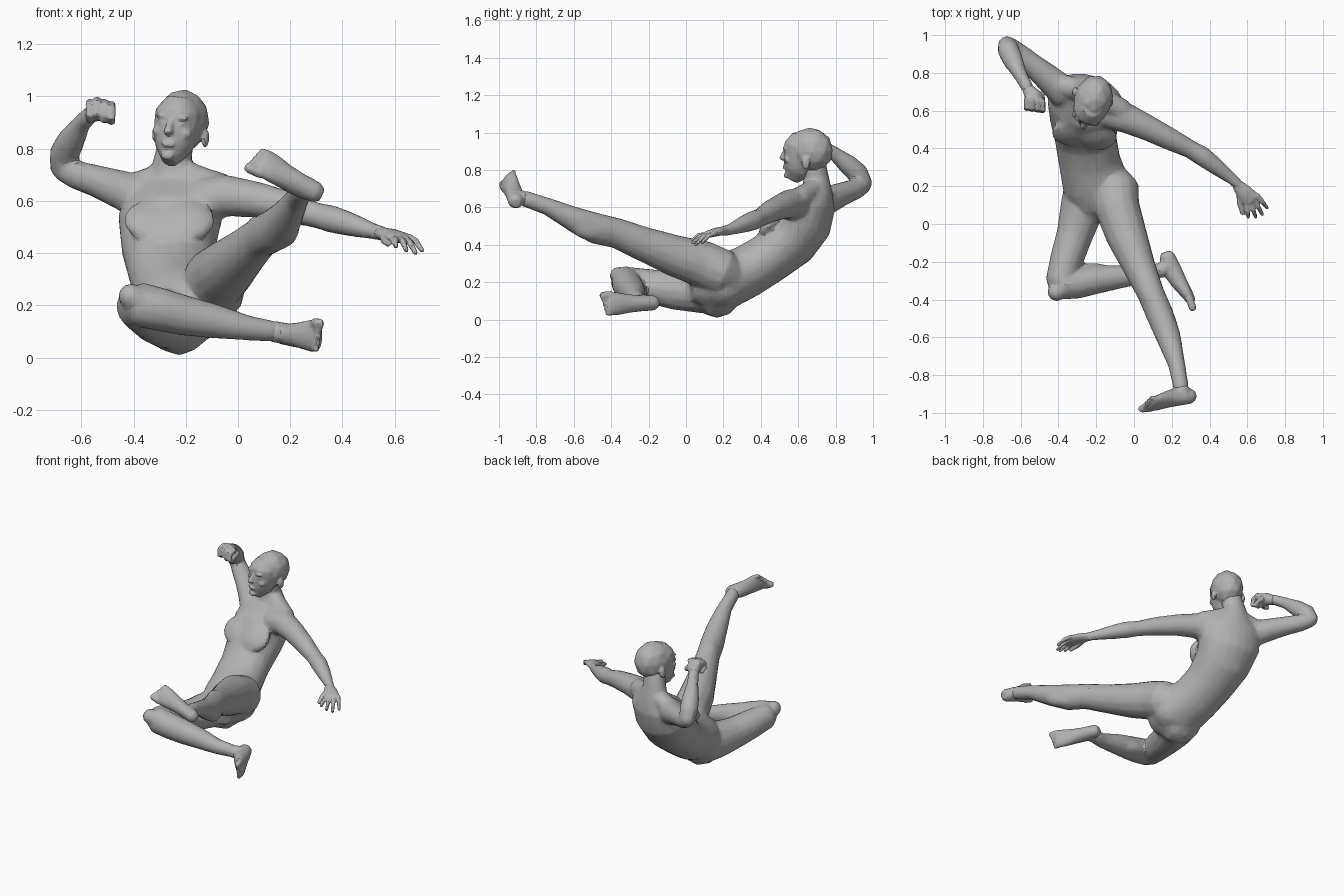
import bpy, bmesh, math
from mathutils import Vector, Matrix

cube = bpy.data.objects.get("Cube")
if cube:
    bpy.data.objects.remove(cube, do_unlink=True)

grey = bpy.data.materials.new("clay_grey")
grey.use_nodes = True
colour = (.45, .45, .45, 1)
grey.diffuse_color = colour
grey.node_tree.nodes["Principled BSDF"].inputs["Base Color"].default_value = colour


def loft(bm, stations, side=(1, 0, 0), sides=14):
    """Closed tube through stations of (centre, half width, half depth)."""
    side = Vector(side)
    pts = [Vector(s[0]) for s in stations]
    sizes = [(s[1], s[-1]) for s in stations]
    # rounded ends
    first = (pts[0] - pts[1]).normalized() * min(sizes[0]) * .6
    last = (pts[-1] - pts[-2]).normalized() * min(sizes[-1]) * .6
    pts = [pts[0] + first] + pts + [pts[-1] + last]
    sizes = [tuple(r * .6 for r in sizes[0])] + sizes + [tuple(r * .6 for r in sizes[-1])]
    rings = []
    for i, (p, (wide, deep)) in enumerate(zip(pts, sizes)):
        along = (pts[min(i + 1, len(pts) - 1)] - pts[max(i - 1, 0)]).normalized()
        u = (side - along * side.dot(along)).normalized()
        v = along.cross(u)
        ring = []
        for k in range(sides):
            a = math.tau * k / sides
            ring.append(bm.verts.new(p + u * wide * math.cos(a) + v * deep * math.sin(a)))
        rings.append(ring)
    for low, high in zip(rings, rings[1:]):
        for k in range(sides):
            n = (k + 1) % sides
            bm.faces.new((low[k], low[n], high[n], high[k]))
    bm.faces.new(rings[0])
    bm.faces.new(rings[-1])


def blob(bm, centre, radii, along=None):
    """Ellipsoid; its z radius follows the direction along."""
    turn = Vector(along).to_track_quat('Z', 'Y').to_matrix().to_4x4() if along else Matrix()
    place = Matrix.Translation(centre) @ turn @ Matrix.Diagonal((*radii, 1))
    bmesh.ops.create_icosphere(bm, subdivisions=2, radius=1, matrix=place)


def finish(bm, name, voxel, keep, matrix=None):
    """Fuse the overlapping pieces into one faceted skin."""
    if matrix:
        bm.transform(matrix)
    bmesh.ops.recalc_face_normals(bm, faces=bm.faces)
    mesh = bpy.data.meshes.new(name)
    bm.to_mesh(mesh)
    bm.free()
    ob = bpy.data.objects.new(name, mesh)
    bpy.context.collection.objects.link(ob)
    fuse = ob.modifiers.new("fuse", 'REMESH')
    fuse.mode, fuse.voxel_size = 'VOXEL', voxel
    soften = ob.modifiers.new("soften", 'SMOOTH')
    soften.iterations = 5
    facet = ob.modifiers.new("facet", 'DECIMATE')
    facet.ratio = keep
    graph = bpy.context.evaluated_depsgraph_get()
    skin = bpy.data.meshes.new_from_object(ob.evaluated_get(graph))
    ob.modifiers.clear()
    ob.data = skin
    skin.name = name
    skin.materials.clear()
    skin.materials.append(grey)
    bpy.ops.object.select_all(action='DESELECT')
    ob.select_set(True)
    bpy.context.view_layer.objects.active = ob
    bpy.ops.object.shade_smooth_by_angle(angle=math.radians(20))


# body: pelvis, waist, ribs, chest, neck
body = bmesh.new()
loft(body, [((-.175, .09, .18), .13, .12), ((-.2, .2, .2), .178, .15),
            ((-.235, .33, .26), .165, .14), ((-.255, .445, .33), .165, .135),
            ((-.265, .555, .425), .183, .152), ((-.26, .635, .535), .203, .152),
            ((-.24, .69, .63), .182, .108), ((-.245, .7, .69), .1, .08),
            ((-.25, .695, .76), .073, .068), ((-.235, .68, .84), .067, .066)],
     side=(1, -.3, 0), sides=20)

# flat chest muscles and buttocks
for x, y, z in ((-.335, .485, .525), (-.19, .46, .525)):
    blob(body, (x, y, z), (.105, .1, .04), along=(0, -.75, .66))
blob(body, (-.225, .165, .15), (.135, .135, .142))
blob(body, (-.14, .2, .19), (.12, .12, .125))
# slopes from neck to shoulders and collar bones
for tip in ((-.39, .735, .65), (-.06, .6, .645)):
    middle = (Vector(tip) + Vector((-.24, .7, .7))) / 2
    loft(body, [((-.24, .71, .72), .05), (middle, .062), (tip, .06)], side=(0, 1, 0))
    loft(body, [((-.24, .605, .66), .016), (tip, .02)], side=(0, 1, 0), sides=8)

# raised right arm
loft(body, [((-.37, .695, .61), .086), ((-.44, .76, .64), .076), ((-.53, .835, .672), .063),
            ((-.62, .91, .7), .055), ((-.67, .95, .722), .047)], side=(0, 0, 1))
loft(body, [((-.675, .955, .72), .046), ((-.665, .92, .78), .058), ((-.64, .865, .83), .054),
            ((-.6, .785, .895), .036), ((-.56, .715, .935), .033)], side=(1, 0, 0))

# outstretched left arm
loft(body, [((-.13, .59, .6), .088), ((-.04, .56, .62), .08), ((.07, .51, .605), .069),
            ((.19, .45, .578), .06), ((.3, .395, .545), .049), ((.36, .36, .53), .053),
            ((.43, .308, .51), .046), ((.52, .238, .483), .031), ((.56, .2, .474), .028)],
     side=(0, 0, 1))

# kicking left leg
loft(body, [((-.1, .2, .25), .125), ((-.09, .09, .297), .12, .127), ((-.04, -.06, .342), .11, .112),
            ((.025, -.22, .402), .088, .094), ((.09, -.37, .462), .072, .082),
            ((.137, -.48, .487), .073, .084), ((.183, -.6, .537), .066, .068),
            ((.225, -.74, .605), .046, .047), ((.25, -.87, .65), .041, .043)])
blob(body, (.075, -.37, .51), (.04, .05, .035))
blob(body, (.18, -.53, .48), (.05, .055, .11), along=(.3, -1, .4))

# folded right leg
loft(body, [((-.25, .19, .155), .12), ((-.275, .08, .15), .117), ((-.315, -.06, .155), .097, .103),
            ((-.36, -.2, .18), .088, .092), ((-.395, -.31, .2), .075, .083)])
loft(body, [((-.385, -.325, .205), .085, .076), ((-.3, -.315, .185), .083, .081),
            ((-.2, -.295, .16), .077, .076), ((-.08, -.28, .137), .065, .063),
            ((.04, -.27, .113), .048, .047), ((.14, -.245, .1), .04)], side=(0, 0, 1))
blob(body, (-.41, -.36, .235), (.05, .05, .05))
blob(body, (-.22, -.255, .145), (.05, .05, .12), along=(1, 0, -.2))
finish(body, "body", .011, .13)

# head, built facing its own -y, then tilted and turned
head = bmesh.new()
blob(head, (0, .005, .016), (.104, .126, .122))
loft(head, [((0, -.039, .05), .09, .097), ((0, -.045, 0), .09, .092),
            ((0, -.055, -.05), .083, .09), ((0, -.072, -.09), .07, .076),
            ((0, -.088, -.12), .046, .055)], sides=16)
# nose, lips, chin
loft(head, [((0, -.125, .03), .011), ((0, -.146, -.006), .014), ((0, -.155, -.028), .019, .016)],
     sides=8)
blob(head, (0, -.143, -.073), (.028, .009, .012))
blob(head, (0, -.13, -.118), (.028, .018, .018))
# brows, eyes, cheeks, ears
for s in (-1, 1):
    blob(head, (s * .036, -.123, .032), (.034, .014, .01))
    blob(head, (s * .037, -.119, .008), (.017, .014, .009))
    blob(head, (s * .056, -.105, -.028), (.024, .02, .02))
    blob(head, (s * .101, .01, -.042), (.013, .024, .037))
pose = Matrix.Rotation(math.radians(-18), 4, 'Z') @ Matrix.Rotation(math.radians(6), 4, 'Y')
finish(head, "head", .0065, .2, Matrix.Translation((-.218, .66, .89)) @ pose)

# clenched right hand
fist = bmesh.new()
loft(fist, [((-.565, .72, .93), .03), ((-.535, .68, .945), .046, .04), ((-.525, .645, .95), .046, .04)])
for i in range(4):
    x, y, z = -.568 + i * .028, .665 - i * .004, .985 - abs(i - 1) * .008
    loft(fist, [((x, y, z), .016), ((x, y - .048, z - .012), .017),
                ((x, y - .055, z - .05), .016), ((x, y - .02, z - .068), .015)], sides=8)
loft(fist, [((-.49, .69, .93), .019), ((-.485, .635, .915), .016), ((-.52, .61, .912), .014)], sides=8)
finish(fist, "right_hand", .006, .3)

# open left hand
hand = bmesh.new()
across = Vector((.7, .7, .1))
loft(hand, [((.545, .21, .476), .03, .025), ((.585, .165, .47), .045, .023),
            ((.625, .125, .458), .048, .02)], side=across)
for i, tip in enumerate(((.605, .035, .425), (.645, .035, .41), (.68, .05, .4), (.705, .085, .41))):
    root = Vector((.625, .125, .458)) + across * (i - 1.5) * .026
    bend = root.lerp(Vector(tip), .5) + Vector((0, 0, .012))
    loft(hand, [(root, .014), (bend, .013), (tip, .01)], side=across, sides=8)
loft(hand, [((.56, .17, .465), .019), ((.56, .11, .45), .016), ((.575, .055, .435), .012)],
     side=across, sides=8)
finish(hand, "left_hand", .005, .3)


def foot(name, heel, toe, instep, ankle, big):
    """Foot from heel to toe; instep points to its top, big is the side of the big toe."""
    bm = bmesh.new()
    heel, toe, ankle = Vector(heel), Vector(toe), Vector(ankle)
    along = (toe - heel).normalized()
    up = Vector(instep)
    up = (up - along * up.dot(along)).normalized()
    across = along.cross(up) * big
    shape = ((.06, .04, .042, .005), (.3, .044, .052, .015), (.5, .05, .044, .01),
             (.72, .062, .033, 0), (.84, .06, .025, -.004))
    loft(bm, [(heel.lerp(toe, t) + up * lift, wide, deep) for t, wide, deep, lift in shape],
         side=across)
    loft(bm, [(ankle, .041), (heel.lerp(toe, .2), .041)], side=across)
    # toes shrink away from the big toe
    for i in range(5):
        root = heel.lerp(toe, .8) + across * (.047 - i * .024)
        size = .021 if i == 0 else .016 - i * .0008
        loft(bm, [(root, size), (root + along * (.055 - i * .006) + up * .006, size)],
             side=across, sides=8)
    finish(bm, name, .006, .25)


foot("left_foot", (.318, -.912, .625), (.05, -.958, .77), (-.39, .82, -.43), (.25, -.87, .65), 1)
foot("right_foot", (.17, -.15, .09), (.323, -.455, .082), (-1, -.3, 0), (.135, -.25, .1), -1)
